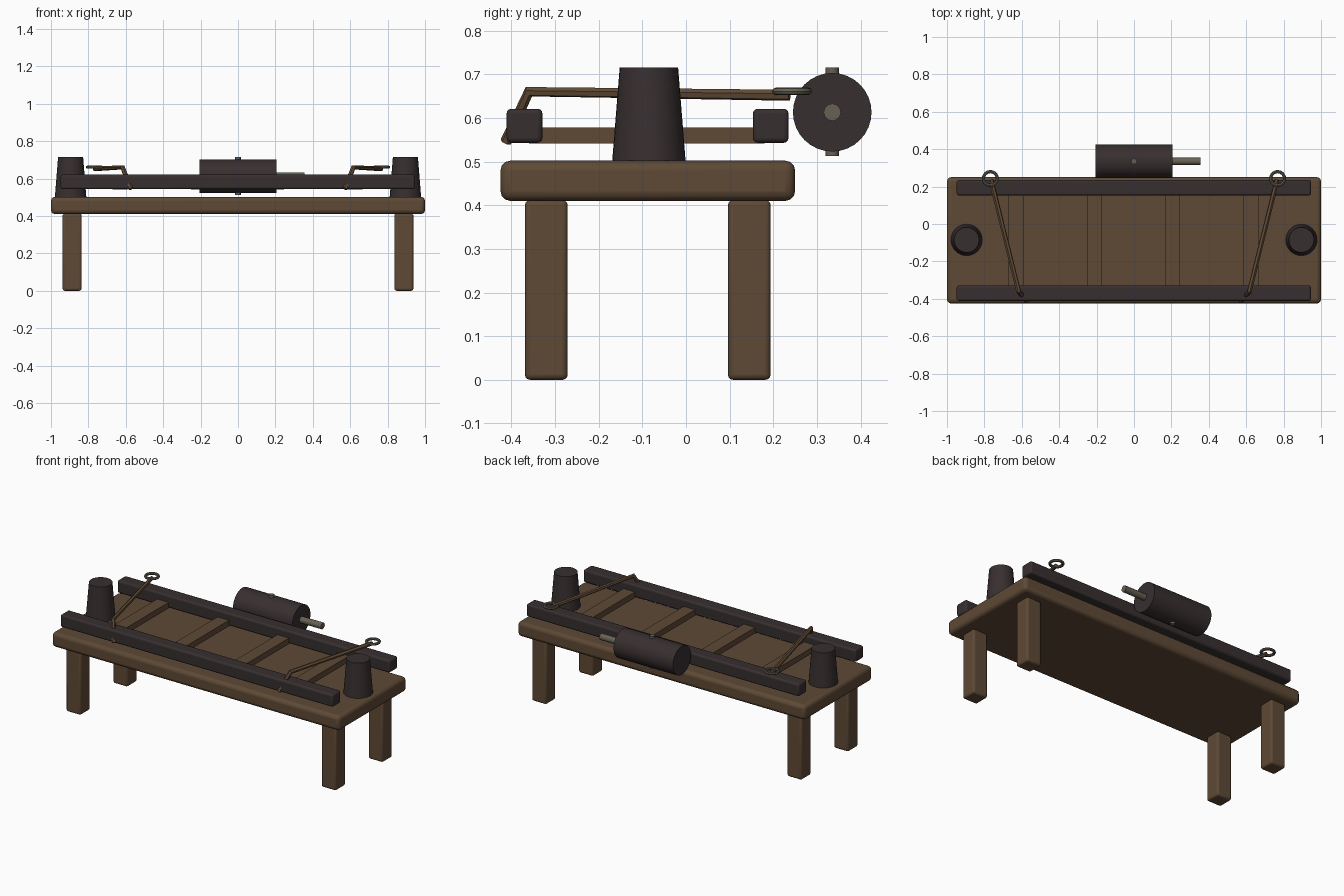
import bpy, math
from mathutils import Vector

if "Cube" in bpy.data.objects:
    bpy.data.objects.remove(bpy.data.objects["Cube"])

def mat(name, c):
    m = bpy.data.materials.new(name)
    m.diffuse_color = (*c, 1)
    m.use_nodes = True
    m.node_tree.nodes["Principled BSDF"].inputs["Base Color"].default_value = m.diffuse_color
    return m

WOOD = mat("brown wood", (0.112, 0.067, 0.036))
DARK = mat("dark wood", (0.039, 0.028, 0.029))
ROPE = mat("rope brown", (0.120, 0.070, 0.036))
METAL = mat("dull metal", (0.135, 0.118, 0.088))

def finish(o, name, m, smooth=True):
    o.name = name
    o.data.materials.append(m)
    if smooth:
        bpy.ops.object.shade_smooth_by_angle(angle=math.radians(35))
    return o

def box(name, lo, hi, m, bevel=0.0, seg=3):
    lo, hi = Vector(lo), Vector(hi)
    bpy.ops.mesh.primitive_cube_add(size=1, location=(lo + hi) / 2)
    o = bpy.context.object
    o.scale = hi - lo
    bpy.ops.object.transform_apply(location=False, rotation=False, scale=True)
    if bevel:
        b = o.modifiers.new("bevel", 'BEVEL')
        b.width, b.segments = bevel, seg
    return finish(o, name, m)

def rod(name, a, b, r1, m, r2=None, n=32):
    a, b = Vector(a), Vector(b)
    d = b - a
    bpy.ops.mesh.primitive_cone_add(vertices=n, radius1=r1, radius2=r1 if r2 is None else r2,
                                    depth=d.length, location=(a + b) / 2)
    o = bpy.context.object
    o.rotation_euler = d.to_track_quat('Z', 'Y').to_euler()
    return finish(o, name, m)

# bench top
box("table_top", (-1, -0.425, 0.41), (1, 0.25, 0.502), WOOD, 0.022)

# legs
for side, sx in (("left", -1), ("right", 1)):
    for end, y in (("front", -0.32), ("back", 0.145)):
        x = sx * 0.887
        box(f"{end}_{side}_leg", (x - 0.051, y - 0.049, 0), (x + 0.051, y + 0.049, 0.412), WOOD, 0.012)

# long rails
for end, y in (("front", -0.37), ("back", 0.194)):
    box(f"{end}_rail", (-0.948, y - 0.041, 0.543), (0.946, y + 0.041, 0.621), DARK, 0.011)

# rungs between the rails
for i, x in enumerate((-0.63, -0.21, 0.207, 0.625)):
    box(f"rung_{i + 1}", (x - 0.04, -0.36, 0.541), (x + 0.04, 0.18, 0.578), WOOD)

for side, s in (("left", -1), ("right", 1)):
    # tapered end posts
    rod(f"{side}_post", (s * 0.895, -0.085, 0.502), (s * 0.895, -0.085, 0.715), 0.084, DARK, 0.067)

    # bent rope
    cu = bpy.data.curves.new("rope", 'CURVE')
    cu.dimensions = '3D'
    cu.bevel_depth = 0.013
    cu.bevel_resolution = 1
    cu.use_fill_caps = True
    sp = cu.splines.new('POLY')
    pts = [(0.572, -0.413, 0.545), (0.617, -0.36, 0.66), (0.765, 0.237, 0.652)]
    sp.points.add(len(pts) - 1)
    for p, (x, y, z) in zip(sp.points, pts):
        p.co = (s * x, y, z, 1)
    o = bpy.data.objects.new("rope", cu)
    bpy.context.collection.objects.link(o)
    bpy.ops.object.select_all(action='DESELECT')
    o.select_set(True)
    bpy.context.view_layer.objects.active = o
    bpy.ops.object.convert(target='MESH')
    finish(bpy.context.object, f"{side}_rope", ROPE)

    # flat ring shackle
    bpy.ops.mesh.primitive_torus_add(location=(s * 0.768, 0.243, 0.661), major_radius=0.037,
                                     minor_radius=0.0085, major_segments=24, minor_segments=8)
    finish(bpy.context.object, f"{side}_ring", METAL)

# winding drum with crank shaft and pin
C = Vector((0, 0.335, 0.613))
rod("drum", C + Vector((-0.206, 0, 0)), C + Vector((0.206, 0, 0)), 0.09, DARK)
rod("crank_shaft", C + Vector((0.19, 0, 0)), C + Vector((0.355, 0, 0)), 0.02, METAL, n=12)
rod("drum_pin", C - Vector((0, 0, 0.1)), C + Vector((0, 0, 0.103)), 0.0155, METAL, n=12)
